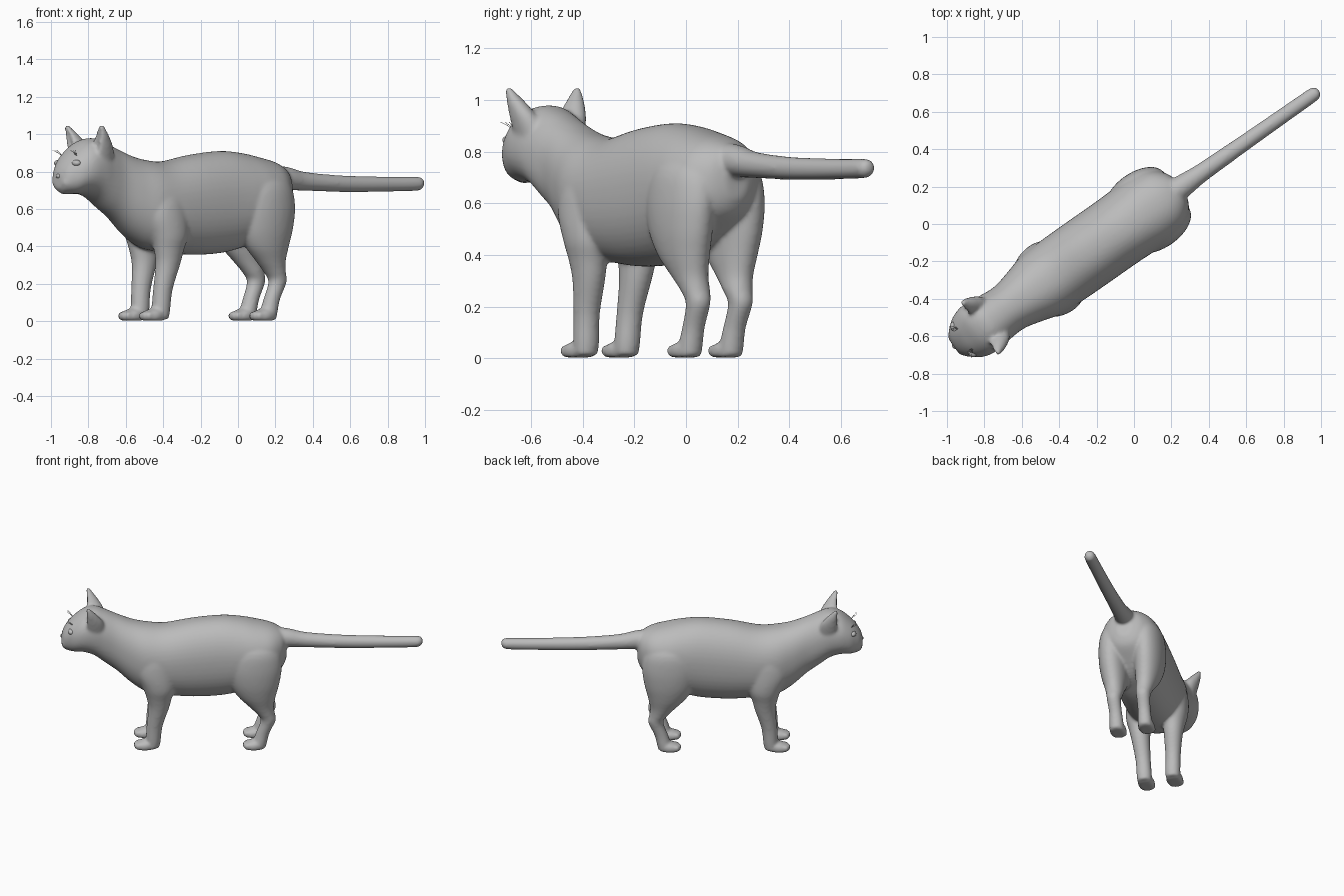
import bpy, bmesh, math
from mathutils import Matrix, Vector

cube = bpy.data.objects.get("Cube")
if cube:
    bpy.data.objects.remove(cube, do_unlink=True)

# The animal is modelled along its own axis (x = towards the tail), then turned
HEADING = math.radians(35)
PLACE = Matrix.Rotation(HEADING, 4, "Z") @ Matrix.Translation((0, 0.017, 0))
SIDES = (-1, 1)

grey = bpy.data.materials.new("plain grey")
grey.use_nodes = True
GREY = (0.5, 0.5, 0.5, 1)
grey.diffuse_color = GREY
grey.node_tree.nodes["Principled BSDF"].inputs["Base Color"].default_value = GREY


def spline(rows, steps=4):
    """Catmull-Rom interpolation through rows of numbers."""
    pts = [rows[0]] + list(rows) + [rows[-1]]
    out = []
    for a, b, c, d in zip(pts, pts[1:], pts[2:], pts[3:]):
        for i in range(steps):
            t = i / steps
            out.append([q + 0.5 * t * (r - p + t * (2 * p - 5 * q + 4 * r - s
                        + t * (3 * (q - r) + s - p)))
                        for p, q, r, s in zip(a, b, c, d)])
    out.append(list(rows[-1]))
    return out


def loft(bm, rows, along, dent=0, fullness=1, sides=48):
    """Skin rounded rings (x, y, z, radius, radius) stacked along x or z."""
    rings = []
    for x, y, z, ra, rb in spline(rows):
        ring = []
        for k in range(sides):
            ang = math.tau * k / sides
            c, s = math.cos(ang), math.sin(ang)
            u = ra * math.copysign(abs(c) ** fullness, c)
            v = rb * math.copysign(abs(s) ** fullness, s)
            u += dent * ra * max(0, -c) ** 4
            offset = (0, u, v) if along == "x" else (u, v, 0)
            ring.append(bm.verts.new(Vector((x, y, z)) + Vector(offset)))
        rings.append(ring)
    for low, high in zip(rings, rings[1:]):
        for k in range(sides):
            j = (k + 1) % sides
            bm.faces.new((low[k], low[j], high[j], high[k]))
    bm.faces.new(rings[0])
    bm.faces.new(rings[-1])


def ball(bm, centre, radii):
    matrix = Matrix.Translation(centre) @ Matrix.Diagonal((*radii, 1))
    bmesh.ops.create_uvsphere(bm, u_segments=20, v_segments=12, radius=1, matrix=matrix)


def finish(bm, name):
    bmesh.ops.recalc_face_normals(bm, faces=bm.faces)
    for face in bm.faces:
        face.smooth = True
    mesh = bpy.data.meshes.new(name)
    bm.to_mesh(mesh)
    bm.free()
    mesh.materials.append(grey)
    obj = bpy.data.objects.new(name, mesh)
    obj.matrix_world = PLACE
    bpy.context.collection.objects.link(obj)
    return obj


def leg(bm, rows, side):
    loft(bm, [(x, side * y, z, rx, ry) for z, x, y, rx, ry in rows], "z")


def paw(bm, x, side):
    y = side * 0.097
    loft(bm, [(x, y, 0.003, 0.06, 0.048), (x, y, 0.025, 0.072, 0.056),
              (x + 0.01, y, 0.05, 0.06, 0.05), (x + 0.02, y, 0.068, 0.03, 0.025)], "z")
    for shift in (-0.036, -0.012, 0.012, 0.036):
        ball(bm, (x - 0.06 + abs(shift) * 0.5, y + shift, 0.029), (0.022, 0.014, 0.024))


# Head, neck and trunk: position, underside, top, half width
TRUNK = [
    (-1.165, 0.715, 0.79, 0.035), (-1.15, 0.695, 0.83, 0.07),
    (-1.12, 0.685, 0.875, 0.1), (-1.08, 0.68, 0.915, 0.13),
    (-1.02, 0.68, 0.96, 0.15), (-0.95, 0.655, 0.98, 0.15),
    (-0.88, 0.6, 0.96, 0.14), (-0.8, 0.54, 0.925, 0.137),
    (-0.7, 0.45, 0.885, 0.16), (-0.6, 0.39, 0.862, 0.187),
    (-0.48, 0.37, 0.855, 0.195), (-0.3, 0.355, 0.89, 0.197),
    (-0.11, 0.365, 0.91, 0.197), (0.02, 0.395, 0.9, 0.2),
    (0.12, 0.43, 0.88, 0.2), (0.22, 0.5, 0.855, 0.175),
    (0.29, 0.56, 0.82, 0.115), (0.32, 0.62, 0.78, 0.05),
]
# Legs: height, position, distance from the middle, two radii
FRONT_LEG = [
    (0.78, -0.53, 0.08, 0.07, 0.05), (0.68, -0.54, 0.105, 0.12, 0.08),
    (0.57, -0.54, 0.122, 0.13, 0.083), (0.46, -0.52, 0.122, 0.108, 0.083),
    (0.38, -0.52, 0.116, 0.084, 0.07), (0.3, -0.524, 0.11, 0.068, 0.06),
    (0.17, -0.55, 0.102, 0.053, 0.05), (0.06, -0.56, 0.097, 0.05, 0.05),
    (0.01, -0.565, 0.097, 0.046, 0.046),
]
HIND_LEG = [
    (0.82, 0.11, 0.07, 0.09, 0.06), (0.73, 0.11, 0.1, 0.16, 0.1),
    (0.62, 0.105, 0.115, 0.185, 0.104), (0.5, 0.108, 0.118, 0.168, 0.097),
    (0.4, 0.122, 0.113, 0.13, 0.083), (0.32, 0.152, 0.106, 0.085, 0.065),
    (0.26, 0.183, 0.1, 0.06, 0.055), (0.21, 0.2, 0.1, 0.05, 0.046),
    (0.12, 0.165, 0.097, 0.045, 0.043), (0.05, 0.145, 0.097, 0.047, 0.047),
    (0.01, 0.14, 0.097, 0.045, 0.045),
]
# Ears: position, distance from the middle, height, two radii
EAR = [
    (-0.95, 0.09, 0.86, 0.08, 0.055), (-0.96, 0.113, 0.93, 0.07, 0.05),
    (-0.975, 0.138, 0.99, 0.043, 0.036), (-0.99, 0.158, 1.035, 0.02, 0.018),
    (-0.994, 0.163, 1.052, 0.011, 0.01),
]
# Tail: position, height, radius
TAIL = [(0.2, 0.77, 0.07), (0.33, 0.763, 0.062), (0.45, 0.748, 0.05), (0.7, 0.735, 0.044),
        (1, 0.733, 0.04), (1.17, 0.735, 0.038), (1.205, 0.737, 0.031), (1.22, 0.738, 0.014)]

# Whole body, fused into one smooth skin
bm = bmesh.new()
loft(bm, [(x, 0, (low + top) / 2, half, (top - low) / 2) for x, low, top, half in TRUNK],
     "x", fullness=0.9)
loft(bm, [(x, 0, z, r, r) for x, z, r in TAIL], "x")
ball(bm, (-1.115, 0, 0.705), (0.04, 0.04, 0.028))
for side in SIDES:
    leg(bm, FRONT_LEG, side)
    leg(bm, HIND_LEG, side)
    paw(bm, -0.615, side)
    paw(bm, 0.105, side)
    ball(bm, (-1.122, side * 0.036, 0.742), (0.045, 0.045, 0.036))
    # Ears, hollowed towards the front
    loft(bm, [(x, side * y, z, rx, ry) for x, y, z, rx, ry in EAR], "z", dent=0.6)
body = finish(bm, "body")
skin = body.modifiers.new("fuse", "REMESH")
skin.mode = "VOXEL"
skin.voxel_size = 0.009
skin.use_smooth_shade = True
soft = body.modifiers.new("soften", "SMOOTH")
soft.factor = 0.5
soft.iterations = 10

# Eyes
bm = bmesh.new()
for side in SIDES:
    ball(bm, (-1.1, side * 0.083, 0.845), (0.024, 0.028, 0.018))
finish(bm, "eyes")

# Nose
bm = bmesh.new()
ball(bm, (-1.158, 0, 0.776), (0.014, 0.02, 0.013))
finish(bm, "nose")

# Brow whiskers
hairs = bpy.data.curves.new("brow_whiskers", "CURVE")
hairs.dimensions = "3D"
hairs.bevel_depth = 0.001
hairs.bevel_resolution = 1
for side in SIDES:
    for spread in (0, 0.02, 0.04):
        hair = hairs.splines.new("POLY")
        hair.points.add(2)
        for point, t in zip(hair.points, (0, 0.5, 1)):
            point.co = (-1.085 - 0.04 * t, side * (0.065 + spread * t),
                        0.88 + 0.045 * t - 0.01 * t * t, 1)
hairs.materials.append(grey)
whiskers = bpy.data.objects.new("brow_whiskers", hairs)
whiskers.matrix_world = PLACE
bpy.context.collection.objects.link(whiskers)
